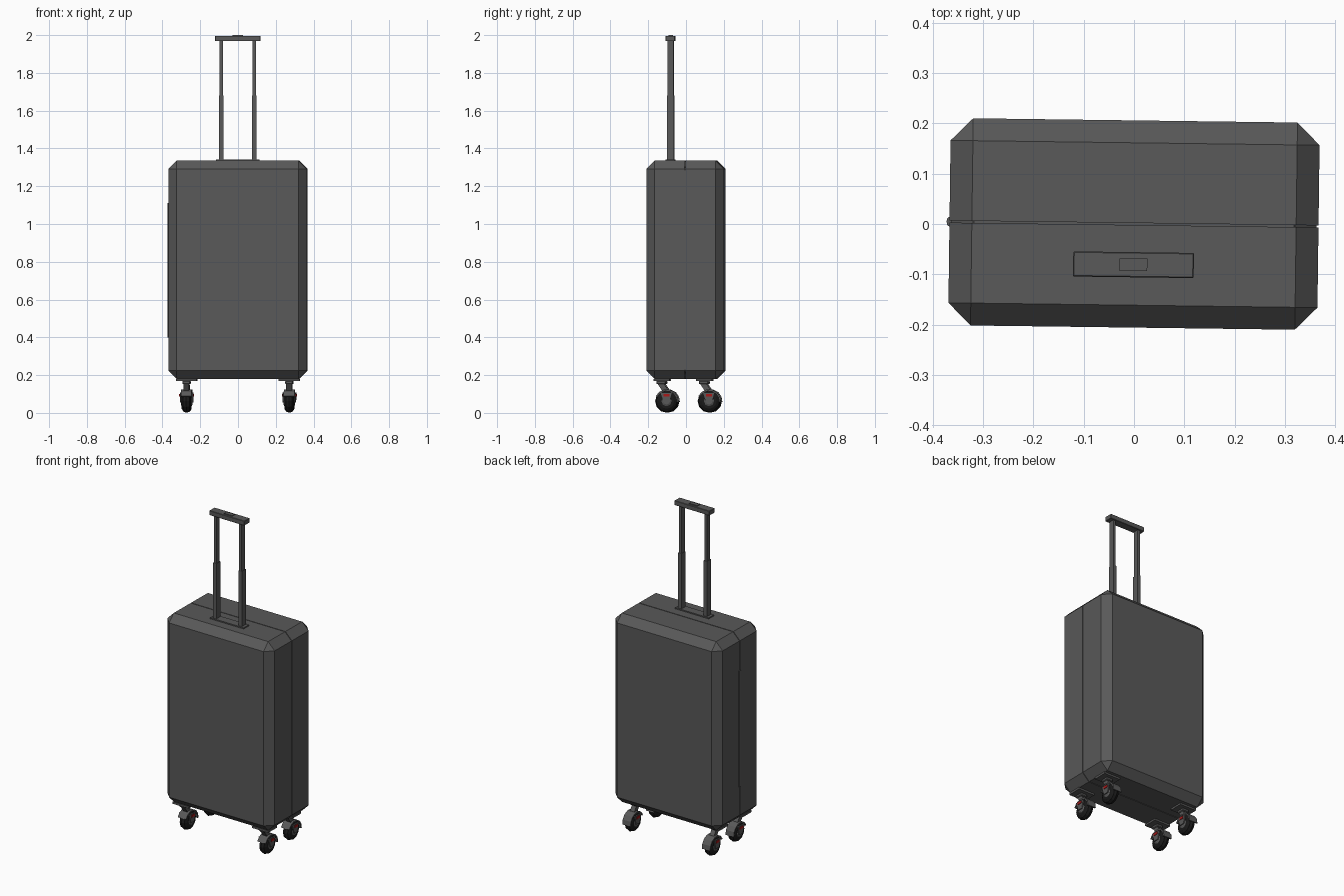
import bpy, bmesh, math
from mathutils import Matrix, Vector

if "Cube" in bpy.data.objects:
    bpy.data.objects.remove(bpy.data.objects["Cube"], do_unlink=True)

# The whole case stands turned very slightly about z
TURN = Matrix.Rotation(math.radians(-0.75), 4, "Z")


def material(name, r, g, b):
    m = bpy.data.materials.new(name)
    m.use_nodes = True
    m.diffuse_color = (r, g, b, 1)
    m.node_tree.nodes["Principled BSDF"].inputs["Base Color"].default_value = (r, g, b, 1)
    return m


GREY = material("shell_grey", 0.1, 0.1, 0.1)
BLACK = material("rubber_black", 0.01, 0.01, 0.01)
RED = material("brake_red", 0.4, 0.01, 0.01)


def finish(name, bm, mat):
    bmesh.ops.recalc_face_normals(bm, faces=bm.faces)
    bm.transform(TURN)
    me = bpy.data.meshes.new(name)
    bm.to_mesh(me)
    bm.free()
    me.materials.append(mat)
    ob = bpy.data.objects.new(name, me)
    bpy.context.collection.objects.link(ob)
    return ob


def box_mesh(centre, size, bevel=0):
    bm = bmesh.new()
    bmesh.ops.create_cube(bm, size=1)
    bmesh.ops.scale(bm, vec=size, verts=bm.verts)
    if bevel:
        bmesh.ops.bevel(bm, geom=bm.edges[:], offset=bevel, segments=1, affect="EDGES")
    bmesh.ops.translate(bm, vec=centre, verts=bm.verts)
    return bm


def box(name, centre, size, mat, bevel=0):
    return finish(name, box_mesh(centre, size, bevel), mat)


def side_prism(name, points, x, width, mat):
    """Extrude a (y, z) outline along x, centred on x."""
    bm = bmesh.new()
    face = bm.faces.new([bm.verts.new((x - width / 2, y, z)) for y, z in points])
    new = bmesh.ops.extrude_face_region(bm, geom=[face])["geom"]
    bmesh.ops.translate(bm, vec=(width, 0, 0),
                        verts=[v for v in new if isinstance(v, bmesh.types.BMVert)])
    return finish(name, bm, mat)


def arc(cy, cz, radius, start, end, count):
    for i in range(count):
        a = math.radians(start + (end - start) * i / (count - 1))
        yield cy + radius * math.cos(a), cz + radius * math.sin(a)


def lathe_x(name, centre, profile, mat, sides=12):
    """Spin an (x offset, radius) profile about an axis along x."""
    bm = bmesh.new()
    rings = []
    for dx, r in profile:
        rings.append([bm.verts.new(Vector(centre) + Vector(
            (dx, r * math.cos(math.tau * i / sides), r * math.sin(math.tau * i / sides))))
            for i in range(sides)])
    for a, b in zip(rings, rings[1:]):
        for i in range(sides):
            j = (i + 1) % sides
            bm.faces.new((a[i], a[j], b[j], b[i]))
    bm.faces.new(rings[0])
    bm.faces.new(rings[-1])
    return finish(name, bm, mat)


# Two half shells with chamfered edges, and the recessed seam between them
CASE_CENTRE, CASE_SIZE = Vector((0, 0, 0.757)), Vector((0.734, 0.412, 1.156))
for name, side in (("front_shell", -1), ("back_shell", 1)):
    bm = box_mesh(CASE_CENTRE, CASE_SIZE, 0.0445)
    cut = bmesh.ops.bisect_plane(bm, geom=bm.verts[:] + bm.edges[:] + bm.faces[:],
                                 plane_co=(0, side * 0.002, 0), plane_no=(0, side, 0),
                                 clear_inner=True)
    edges = [e for e in cut["geom_cut"] if isinstance(e, bmesh.types.BMEdge)]
    bmesh.ops.contextual_create(bm, geom=edges)
    finish(name, bm, GREY)
box("seam", CASE_CENTRE, CASE_SIZE - Vector((0.008, 0.01, 0.008)), GREY, 0.0445)

# Long hinge on the seam of the -x side
bm = bmesh.new()
bmesh.ops.create_cone(bm, cap_ends=True, segments=8, radius1=0.01, radius2=0.01, depth=0.71)
bmesh.ops.scale(bm, vec=(0.6, 1, 1), verts=bm.verts)
bmesh.ops.translate(bm, vec=(-0.367, 0, 0.755), verts=bm.verts)
finish("hinge", bm, GREY)

# Telescopic handle
HY = -0.081
box("handle_base", (0, HY, 1.337), (0.23, 0.05, 0.01), GREY)
for side, label in ((-1, "right"), (1, "left")):
    box(label + "_outer_tube", (side * 0.087, HY, 1.505), (0.022, 0.038, 0.35), GREY)
    box(label + "_inner_tube", (side * 0.087, HY, 1.66), (0.017, 0.033, 0.64), GREY)
box("grip", (0, HY, 1.982), (0.24, 0.05, 0.028), GREY, 0.002)
box("grip_button", (0, HY, 1.996), (0.055, 0.025, 0.008), GREY)

# Four casters: plate, stem, fork, wheel, mudguard and brake
for sx, xn in ((-1, "right"), (1, "left")):
    for y, yn in ((-0.125, "front"), (0.1, "back")):
        tag = f"{yn}_{xn}_"
        x, wy, wz = sx * 0.272, y + 0.026, 0.062
        box(tag + "plate", (x, y, 0.174), (0.11, 0.085, 0.012), GREY)
        box(tag + "swivel", (x, y - 0.003, 0.161), (0.042, 0.05, 0.018), GREY, 0.004)
        side_prism(tag + "stem", [(y - 0.025, 0.158), (y + 0.01, 0.158),
                                  (y + 0.045, 0.105), (y + 0.015, 0.1)], x, 0.03, GREY)
        lathe_x(tag + "tyre", (x, wy, wz),
                [(-0.025, 0.04), (-0.016, 0.055), (0, 0.061), (0.016, 0.055), (0.025, 0.04)],
                BLACK)
        lathe_x(tag + "hub", (x, wy, wz),
                [(-0.029, 0.018), (-0.022, 0.034), (0.022, 0.034), (0.029, 0.018)], GREY, 8)
        guard = list(arc(wy, wz, 0.063, -5, 155, 7)) + list(arc(wy, wz, 0.054, 155, -5, 7))
        side_prism(tag + "mudguard", guard, x, 0.056, GREY)
        for s in (-1, 1):
            side_prism(f"{tag}fork_{'outer' if s == sx else 'inner'}",
                       [(wy - 0.035, wz + 0.045), (wy + 0.03, wz + 0.045),
                        (wy + 0.016, wz - 0.008), (wy - 0.016, wz - 0.008)],
                       x + s * 0.031, 0.007, GREY)
            box(f"{tag}brake_{'outer' if s == sx else 'inner'}",
                (x + s * 0.034, wy, wz + 0.032), (0.008, 0.03, 0.014), RED)
